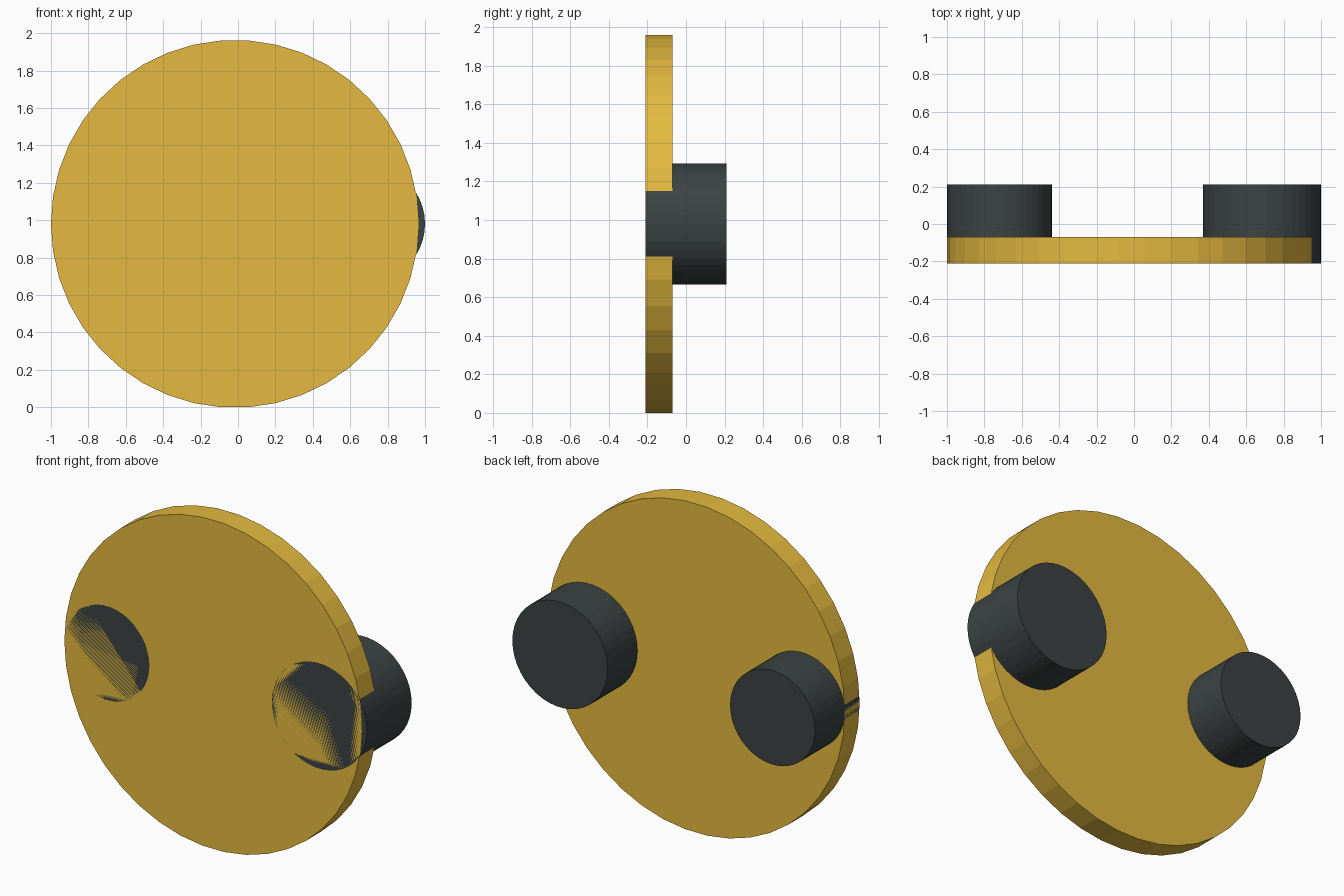
import bpy, bmesh
from math import sin, cos, pi

if "Cube" in bpy.data.objects:
    bpy.data.objects.remove(bpy.data.objects["Cube"])

SIDES = 42


def material(name, rgb):
    m = bpy.data.materials.new(name)
    m.diffuse_color = (*rgb, 1)
    m.use_nodes = True
    m.node_tree.nodes["Principled BSDF"].inputs["Base Color"].default_value = m.diffuse_color
    return m


def disc(name, x, z, r, y0, y1, mat):
    """Flat-sided cylinder along y, with a vertex pointing to +x."""
    bm = bmesh.new()
    ring = [bm.verts.new((x + r * cos(2 * pi * i / SIDES), y0,
                          z + r * sin(2 * pi * i / SIDES))) for i in range(SIDES)]
    face = bm.faces.new(ring)
    ext = bmesh.ops.extrude_face_region(bm, geom=[face], use_keep_orig=True)
    moved = [g for g in ext["geom"] if isinstance(g, bmesh.types.BMVert)]
    bmesh.ops.translate(bm, verts=moved, vec=(0, y1 - y0, 0))
    bmesh.ops.recalc_face_normals(bm, faces=bm.faces)
    me = bpy.data.meshes.new(name)
    bm.to_mesh(me)
    bm.free()
    me.materials.append(mat)
    ob = bpy.data.objects.new(name, me)
    bpy.context.collection.objects.link(ob)
    return ob


gold = material("gold", (0.78, 0.49, 0.05))
dark = material("dark_grey", (0.045, 0.055, 0.055))

R = 0.983
CZ = R * cos(pi / SIDES)

# Large round plate at the front
disc("plate", -0.017, CZ, R, -0.21, -0.07, gold)

# Two pegs running through the plate and out the back
disc("left_peg", -0.719, CZ, 0.281, -0.21, 0.21, dark)
disc("right_peg", 0.685, CZ, 0.315, -0.21, 0.21, dark)
